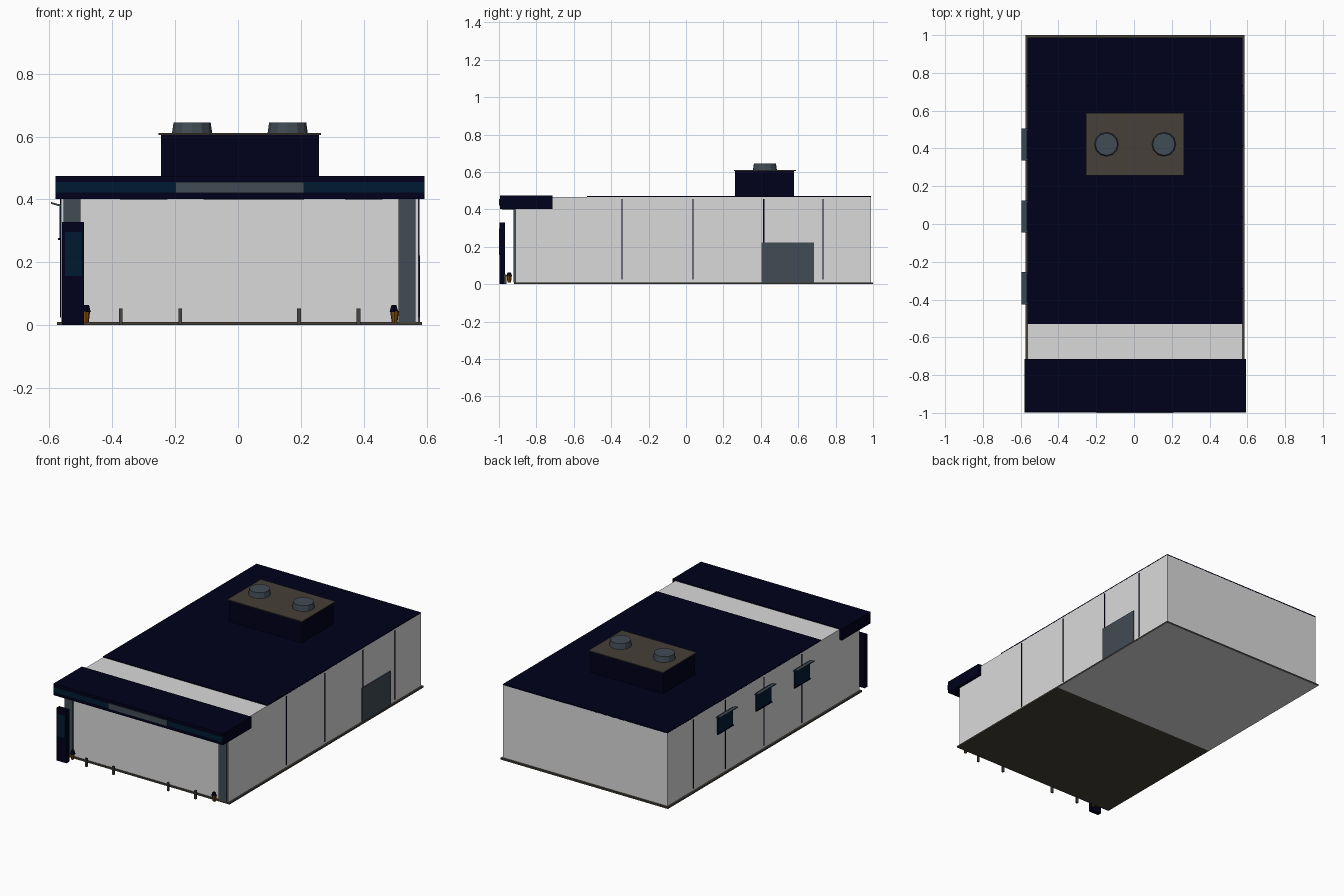
import bpy, bmesh
from mathutils import Matrix

if "Cube" in bpy.data.objects:
    bpy.data.objects.remove(bpy.data.objects["Cube"])


def material(name, *rgb):
    m = bpy.data.materials.new(name)
    m.use_nodes = True
    m.diffuse_color = [*rgb, 1]
    m.node_tree.nodes["Principled BSDF"].inputs["Base Color"].default_value = [*rgb, 1]
    return m


wall = material("light grey wall", 0.7, 0.7, 0.7)
navy = material("dark navy", 0.0, 0.0, 0.011)
glass = material("deep blue glass", 0.0, 0.011, 0.031)
steel = material("blue grey steel", 0.053, 0.07, 0.09)
brown = material("dull brown", 0.061, 0.05, 0.039)
grey = material("dark grey metal", 0.06, 0.06, 0.058)
clay = material("orange clay", 0.22, 0.07, 0.003)


def finish(name, bm, *mats):
    me = bpy.data.meshes.new(name)
    bm.to_mesh(me)
    bm.free()
    for m in mats:
        me.materials.append(m)
    ob = bpy.data.objects.new(name, me)
    bpy.context.collection.objects.link(ob)
    return ob


def box(name, mat, x, y, z, bottom=None):
    """Box from (min, max) ranges, with an optional second material underneath."""
    bm = bmesh.new()
    size = [r[1] - r[0] for r in (x, y, z)]
    mid = [(r[0] + r[1]) / 2 for r in (x, y, z)]
    bmesh.ops.create_cube(bm, size=1, matrix=Matrix.Translation(mid) @ Matrix.Diagonal(size + [1]))
    bm.normal_update()
    if bottom:
        for f in bm.faces:
            f.material_index = int(f.normal.z < -0.5)
    return finish(name, bm, mat, *([bottom] if bottom else []))


def cone(name, mat, x, y, z, r1, r2, sides):
    bm = bmesh.new()
    bmesh.ops.create_cone(bm, cap_ends=True, segments=sides, radius1=r1, radius2=r2,
                          depth=z[1] - z[0], matrix=Matrix.Translation((x, y, (z[0] + z[1]) / 2)))
    return finish(name, bm, mat)


# Building shell on a two-part base slab
LEFT, RIGHT = -0.563, 0.574
box("front_base_slab", brown, (-0.575, 0.585), (-0.92, 0), (0, 0.01))
box("rear_base_slab", brown, (-0.575, 0.585), (0, 1), (0, 0.01), wall)
box("main_walls", wall, (LEFT, RIGHT), (-0.912, 0.988), (0.008, 0.466))
box("roof_cover", navy, (LEFT, RIGHT), (-0.53, 0.988), (0.464, 0.472))

# Front canopy with its sign band
box("canopy", navy, (-0.581, 0.593), (-0.995, -0.715), (0.402, 0.474))
for i, x in enumerate(((-0.375, -0.225), (-0.11, 0.21), (0.34, 0.46))):
    box(f"canopy_lower_trim_{i}", navy, x, (-0.985, -0.915), (0.4, 0.404))
box("canopy_band", glass, (-0.58, 0.592), (-0.998, -0.99), (0.423, 0.455))
box("sign_panel", steel, (-0.198, 0.209), (-1, -0.99), (0.421, 0.456))

# Corner columns
for side, x in (("right", -0.555), ("left", 0.511)):
    box(side + "_column", steel, (x, x + 0.054), (-0.922, -0.905), (0.01, 0.403))

# Wall seams on both sides
for i, y in enumerate((-0.342, 0.037, 0.416, 0.732)):
    for side, x in (("right", LEFT), ("left", RIGHT)):
        box(f"{side}_seam_{i}", navy, (x - 0.003, x + 0.003), (y - 0.003, y + 0.003), (0.025, 0.455))

# Side loading door
box("side_door", steel, (RIGHT - 0.002, RIGHT + 0.005), (0.404, 0.684), (0.008, 0.222))

# Side windows with sloping awnings and sills
for i, y in enumerate((-0.34, 0.04, 0.42)):
    box(f"window_{i}", glass, (LEFT - 0.005, LEFT + 0.002), (y - 0.075, y + 0.075), (0.275, 0.385))
    box(f"window_sill_{i}", navy, (LEFT - 0.009, LEFT), (y - 0.078, y + 0.078), (0.271, 0.277))
    awning = box(f"window_awning_{i}", steel, (-0.595, LEFT), (y - 0.085, y + 0.085), (0.377, 0.383))
    for v in awning.data.vertices:
        if v.co.x < -0.59:
            v.co.z += 0.009

# Rooftop unit with two tapered fans
box("rooftop_unit", navy, (-0.245, 0.258), (0.263, 0.577), (0.468, 0.605))
box("rooftop_unit_lid", brown, (-0.253, 0.264), (0.256, 0.587), (0.605, 0.611))
for side, x in (("right", -0.146), ("left", 0.158)):
    cone(side + "_fan", steel, x, 0.422, (0.61, 0.645), 0.064, 0.059, 12)

# Standing sign with a screen
box("standing_sign", navy, (-0.56, -0.49), (-0.997, -0.968), (0, 0.329))
box("standing_sign_screen", glass, (-0.55, -0.498), (-0.999, -0.99), (0.156, 0.297))

# Bollards and planters along the front
for i, x in enumerate((-0.373, -0.184, 0.194, 0.383)):
    box(f"bollard_{i}", grey, (x - 0.006, x + 0.006), (-0.973, -0.961), (0, 0.053))
for side, x, lean in (("right", -0.484, 0.002), ("left", 0.498, -0.002)):
    cone(side + "_planter", clay, x, -0.945, (0.008, 0.046), 0.009, 0.014, 8)
    cone(side + "_plant", navy, x + lean, -0.945, (0.042, 0.064), 0.016, 0.009, 6)
